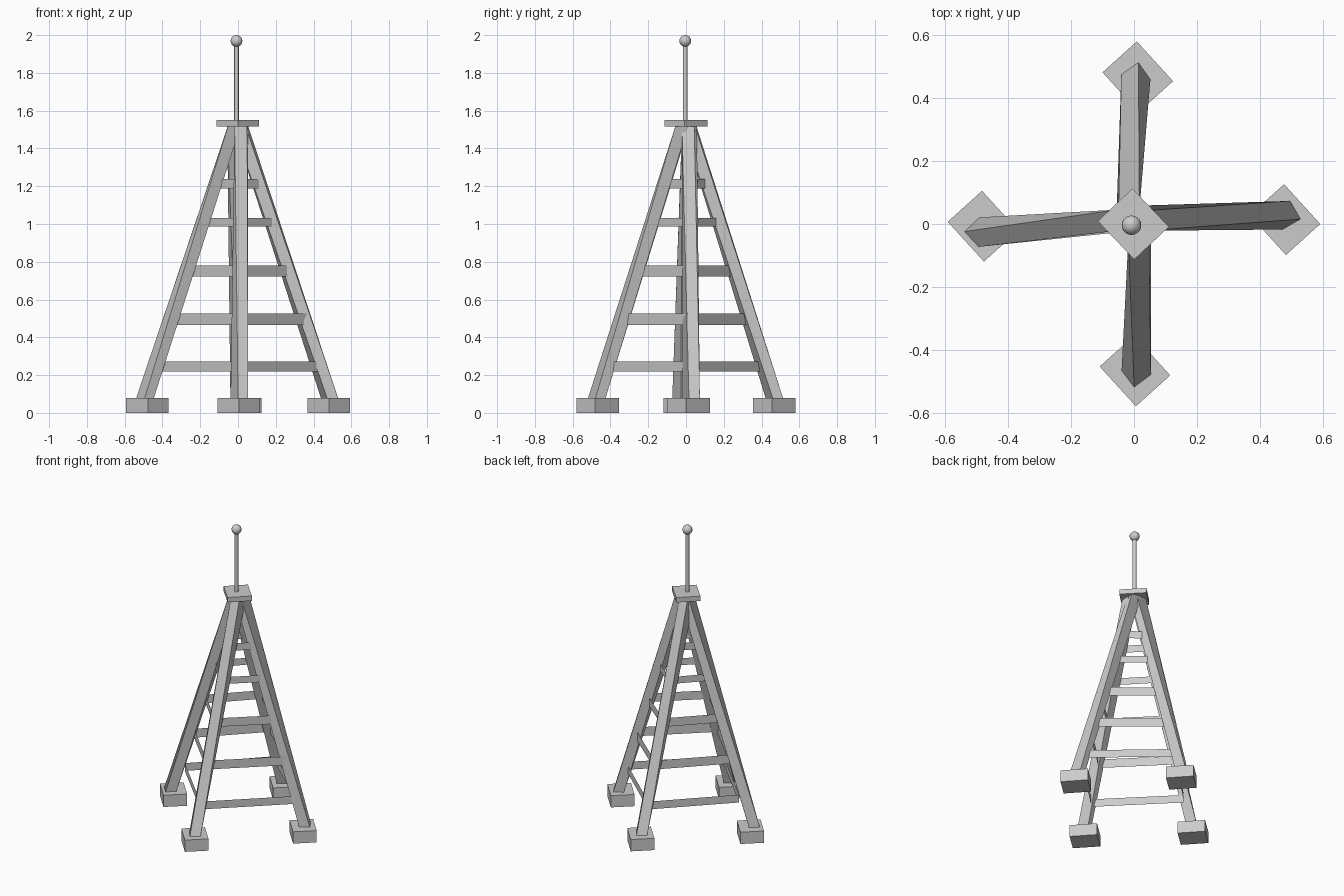
import bpy
from math import cos, sin, radians, atan2
from mathutils import Vector

if "Cube" in bpy.data.objects:
    bpy.data.objects.remove(bpy.data.objects["Cube"])


def make_mesh(name, verts, faces):
    mesh = bpy.data.meshes.new(name)
    mesh.from_pydata(verts, [], faces)
    obj = bpy.data.objects.new(name, mesh)
    bpy.context.collection.objects.link(obj)
    return obj


def prism(name, rings):
    """Four-sided solid between two rings of corners (counter-clockwise)."""
    faces = [(3, 2, 1, 0), (4, 5, 6, 7)]
    faces += [(i, (i + 1) % 4, (i + 1) % 4 + 4, i + 4) for i in range(4)]
    return make_mesh(name, rings[0] + rings[1], faces)


def diamond(c, u, v):
    c, u, v = Vector(c), Vector((*u, 0)), Vector((*v, 0))
    return [c + u, c + v, c - u, c - v]


def square(c, angle, r):
    return diamond(c, (r * cos(angle), r * sin(angle)), (-r * sin(angle), r * cos(angle)))


# side: foot centre, leg bottom, leg top, angle of the outer leg edge
sides = {
    "right": ((0.48, 0.014), (0.487, 0.028), (0.012, 0.018), -15),
    "back": ((0.012, 0.468), (0.006, 0.47), (-0.020, 0.016), 80),
    "left": ((-0.48, -0.007), (-0.495, -0.026), (-0.018, 0.013), 178),
    "front": ((0.003, -0.467), (0.007, -0.475), (0.018, -0.018), 262),
}
for side, (foot, bottom, top, edge) in sides.items():
    # slightly skewed foot block
    u, v = (0.112, -0.014), (-0.003, 0.1125)
    prism(side + "_foot", [diamond((*foot, z), u, v) for z in (0, 0.08)])
    # leg, twisting an eighth of a turn on its way up
    a = radians(edge)
    prism(side + "_leg", [square((*bottom, 0.07), a, 0.047),
                          square((*top, 1.525), a - radians(42), 0.047)])

# thin flat rungs: bottom, top, right x, left x, y reach
rungs = [
    (0.220, 0.273, 0.445, -0.40, 0.405),
    (0.465, 0.525, 0.380, -0.33, 0.335),
    (0.722, 0.780, 0.290, -0.245, 0.250),
    (0.986, 1.033, 0.210, -0.17, 0.180),
    (1.187, 1.237, 0.140, -0.11, 0.115),
]
for n, (z0, z1, xr, xl, y) in enumerate(rungs, 1):
    ring = [(xr, 0.01), (0, y), (xl, 0), (0, -y)]
    verts = [(*p, z) for z in (z0, z1) for p in ring]
    make_mesh(f"rung_ring_{n}", verts,
              [(i, (i + 1) % 4, (i + 1) % 4 + 4, i + 4) for i in range(4)])

# top plate
prism("top_plate", [diamond((-0.002, 0, z), (0.113, -0.009), (-0.003, 0.113))
                    for z in (1.517, 1.55)])

# mast and ball
bpy.ops.mesh.primitive_cylinder_add(vertices=16, radius=0.012, depth=0.43,
                                    location=(-0.008, -0.004, 1.755))
bpy.context.object.name = "mast"
bpy.ops.object.shade_smooth_by_angle()
bpy.ops.mesh.primitive_uv_sphere_add(segments=20, ring_count=12, radius=0.031,
                                     location=(-0.008, -0.004, 1.969))
bpy.context.object.name = "mast_ball"
bpy.ops.object.shade_smooth_by_angle()
